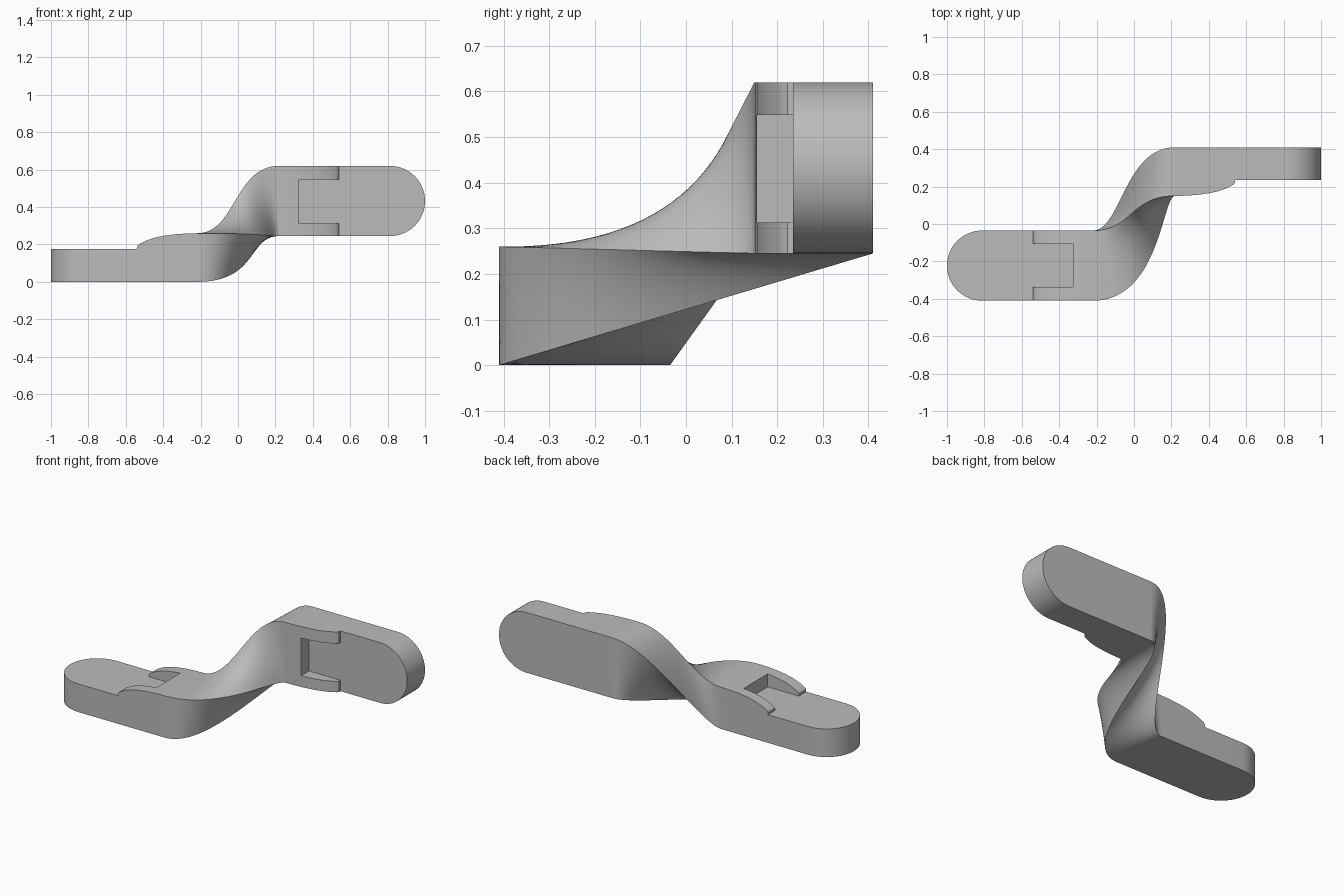
import bpy, bmesh, math
from mathutils import Matrix

cube = bpy.data.objects.get("Cube")
if cube:
    bpy.data.objects.remove(cube, do_unlink=True)

grey = bpy.data.materials.new("plain grey")
grey.use_nodes = True
grey.diffuse_color = (0.5, 0.5, 0.5, 1)
grey.node_tree.nodes["Principled BSDF"].inputs["Base Color"].default_value = (0.5, 0.5, 0.5, 1)

FRONT, BACK = -0.41, -0.035      # strap edges
SLAB, TALL = 0.175, 0.26         # strap and riser heights
SEAM = 0.22                      # where the twist meets the ends


def make_object(name, bm):
    bmesh.ops.recalc_face_normals(bm, faces=bm.faces)
    mesh = bpy.data.meshes.new(name)
    bm.to_mesh(mesh)
    bm.free()
    mesh.materials.append(grey)
    obj = bpy.data.objects.new(name, mesh)
    bpy.context.collection.objects.link(obj)
    return obj


def prism(name, outline, offset):
    """Extrude a closed outline of 3D points by an offset."""
    bm = bmesh.new()
    face = bm.faces.new([bm.verts.new(p) for p in outline])
    out = bmesh.ops.extrude_face_region(bm, geom=[face])
    verts = [v for v in out["geom"] if isinstance(v, bmesh.types.BMVert)]
    bmesh.ops.translate(bm, verts=verts, vec=offset)
    return make_object(name, bm)


def smooth(obj):
    bpy.ops.object.select_all(action='DESELECT')
    obj.select_set(True)
    bpy.context.view_layer.objects.active = obj
    bpy.ops.object.shade_smooth_by_angle(angle=math.radians(30))


# Strap end: side profile with the curved riser
riser = [(-0.54, SLAB), (-0.54, 0.188), (-0.533, 0.198), (-0.52, 0.206), (-0.49, 0.221),
         (-0.45, 0.235), (-0.40, 0.246), (-0.34, 0.254), (-0.28, 0.2585), (-SEAM, TALL)]
profile = [(-SEAM, 0), (-1.1, 0), (-1.1, SLAB)] + riser
lower_end = prism("lower_end", [(x, FRONT, z) for x, z in profile], (0, BACK - FRONT, 0))

# Rounded outline of the strap end
radius, middle = (BACK - FRONT) / 2, (BACK + FRONT) / 2
steps = 32
outline = [(radius - 1 - radius * math.sin(math.pi * i / steps),
            middle + radius * math.cos(math.pi * i / steps), -0.1) for i in range(steps + 1)]
outline += [(0, FRONT, -0.1), (0, BACK, -0.1)]
rounding = prism("rounding_cutter", outline, (0, 0, 0.6))

# Pocket between the two side arms, level with the strap
pocket = prism("pocket_cutter", [(x, y, SLAB) for x, y in
               ((-0.6, FRONT + 0.072), (-0.325, FRONT + 0.072),
                (-0.325, BACK - 0.068), (-0.6, BACK - 0.068))], (0, 0, 0.3))

for cutter, operation in ((rounding, 'INTERSECT'), (pocket, 'DIFFERENCE')):
    mod = lower_end.modifiers.new("cut", 'BOOLEAN')
    mod.object, mod.operation, mod.solver = cutter, operation, 'EXACT'
bpy.context.view_layer.update()
shape = bpy.data.meshes.new_from_object(
    lower_end.evaluated_get(bpy.context.evaluated_depsgraph_get()))
lower_end.modifiers.clear()

# Open the end where the twist joins
bm = bmesh.new()
bm.from_mesh(shape)
caps = [f for f in bm.faces if abs(f.calc_center_median().x + SEAM) < 0.001]
bmesh.ops.delete(bm, geom=caps, context='FACES')
bm.to_mesh(lower_end.data)
bm.free()
for cutter in (rounding, pocket):
    bpy.data.objects.remove(cutter, do_unlink=True)

# Second end: the same part turned on edge
upper_end = bpy.data.objects.new("upper_end", lower_end.data.copy())
bpy.context.collection.objects.link(upper_end)
upper_end.data.transform(Matrix(((-1, 0, 0, 0), (0, 0, -1, 0.41),
                                 (0, -1, 0, 0.21), (0, 0, 0, 1))))

# Twisted neck: each corner is (start yz, end yz, start pull, end pull)
corners = [((FRONT, 0), (0.41, 0.245), 0.33, 0.17),
           ((BACK, 0), (0.41, 0.62), 0.15, 0.27),
           ((BACK, TALL), (0.15, 0.62), 0.21, 0.24),
           ((FRONT, TALL), (0.15, 0.245), 0.36, 0.07)]


def corner_point(corner, t):
    start, end, pull_in, pull_out = corner
    u = 1 - t
    s = t * t * (3 - 2 * t)
    x = (-SEAM * u**3 + 3 * u * u * t * (pull_in - SEAM)
         + 3 * u * t * t * (SEAM - pull_out) + SEAM * t**3)
    return (x, start[0] + (end[0] - start[0]) * s, start[1] + (end[1] - start[1]) * s)


bm = bmesh.new()
rows, across = 48, 8
for k in range(4):
    grid = []
    for i in range(rows + 1):
        a = corner_point(corners[k], i / rows)
        b = corner_point(corners[(k + 1) % 4], i / rows)
        grid.append([bm.verts.new([p + (q - p) * j / across for p, q in zip(a, b)])
                     for j in range(across + 1)])
    for i in range(rows):
        for j in range(across):
            bm.faces.new((grid[i][j], grid[i][j + 1], grid[i + 1][j + 1], grid[i + 1][j]))
bmesh.ops.remove_doubles(bm, verts=bm.verts, dist=0.0001)
twisted_neck = make_object("twisted_neck", bm)

for part in (lower_end, upper_end, twisted_neck):
    smooth(part)
